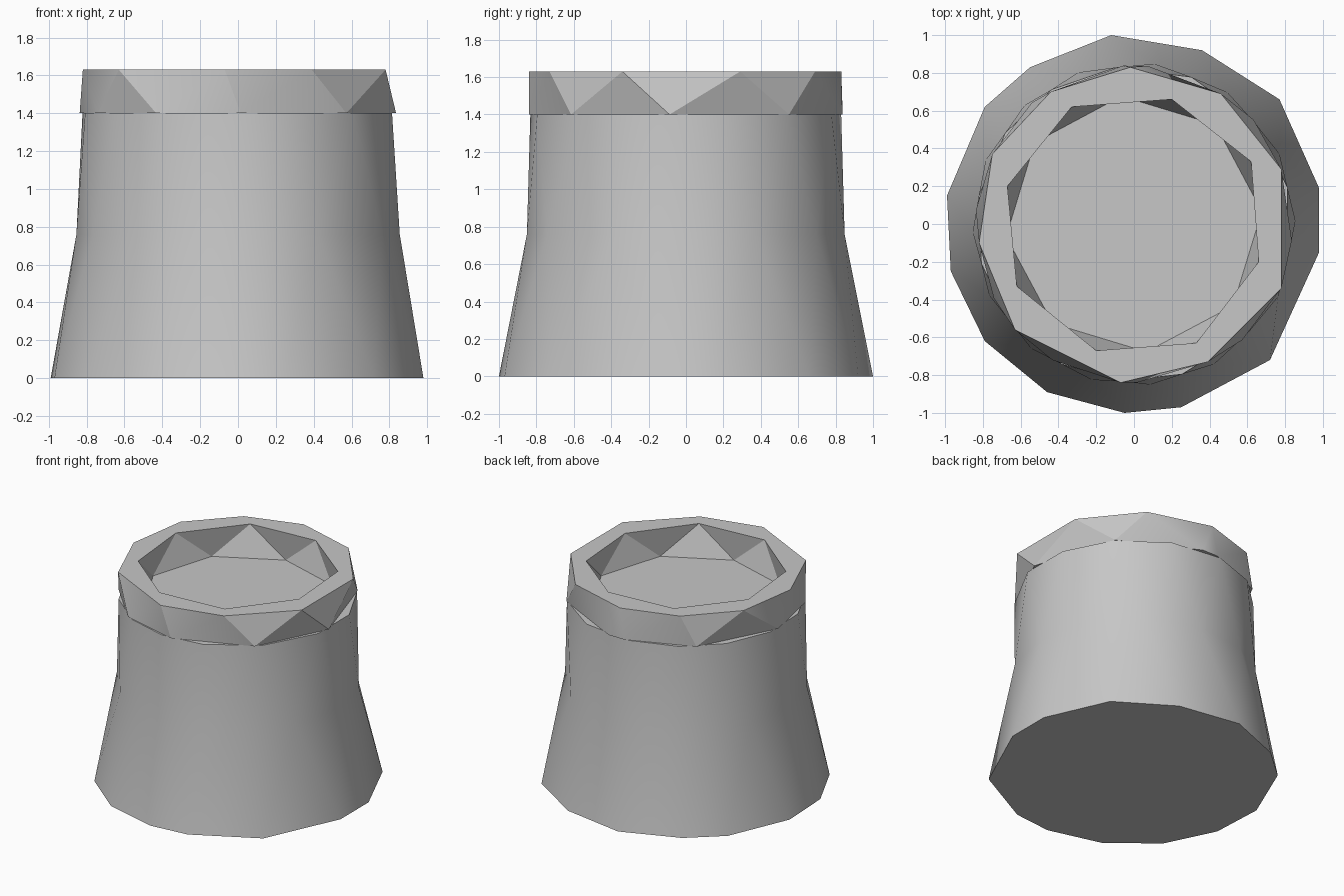
import bpy
import bmesh
import math
from mathutils import Vector

BODY_TOP = 1.4
RIM_TOP = 1.63

default_cube = bpy.data.objects.get("Cube")
if default_cube:
    bpy.data.objects.remove(default_cube, do_unlink=True)

# Single stone grey material
grey = bpy.data.materials.new("stone_grey")
grey.use_nodes = True
colour = (0.57, 0.57, 0.57, 1.0)
grey.diffuse_color = colour
grey.node_tree.nodes["Principled BSDF"].inputs["Base Color"].default_value = colour


def half_step(outline, radius):
    """Outline with corners halfway between the given corners, at one radius."""
    result = []
    for index, point in enumerate(outline):
        following = outline[(index + 1) % len(outline)]
        middle = Vector(point).normalized() + Vector(following).normalized()
        result.append(tuple(middle.normalized() * radius))
    return result


def on_circle(angles, radius):
    """Outline with corners at the given angles in degrees."""
    return [(radius * math.cos(math.radians(a)), radius * math.sin(math.radians(a)))
            for a in angles]


def add_ring(bm, outline, height):
    return [bm.verts.new((x, y, height)) for x, y in outline]


def zigzag(bm, first, second):
    """Triangle band; corner i of second sits between corners i and i + 1 of first."""
    count = len(first)
    for i in range(count):
        j = (i + 1) % count
        bm.faces.new((first[i], first[j], second[i]))
        bm.faces.new((first[j], second[j], second[i]))


def loop_edges(bm, ring):
    return [bm.edges.get((ring[i - 1], ring[i])) for i in range(len(ring))]


def finish(bm, name, smooth_angle):
    bmesh.ops.recalc_face_normals(bm, faces=bm.faces)
    mesh = bpy.data.meshes.new(name)
    bm.to_mesh(mesh)
    bm.free()
    mesh.materials.append(grey)
    part = bpy.data.objects.new(name, mesh)
    bpy.context.collection.objects.link(part)
    bpy.ops.object.select_all(action="DESELECT")
    part.select_set(True)
    bpy.context.view_layer.objects.active = part
    bpy.ops.object.shade_smooth_by_angle(angle=math.radians(smooth_angle))


# Flared body with an uneven foot, closed top and bottom
foot_outline = [(0.98, -0.15), (0.98, 0.19), (0.77, 0.66), (0.36, 0.92),
                (-0.12, 1.0), (-0.55, 0.83), (-0.79, 0.62), (-0.99, 0.15),
                (-0.97, -0.25), (-0.79, -0.62), (-0.46, -0.89), (-0.05, -1.0),
                (0.25, -0.97), (0.72, -0.72)]
waist_outline = half_step(foot_outline, 0.855)
neck_outline = half_step(waist_outline, 0.835)

bm = bmesh.new()
foot = add_ring(bm, foot_outline, 0)
waist = add_ring(bm, waist_outline, 0.76)
neck = add_ring(bm, neck_outline, BODY_TOP)
zigzag(bm, foot, waist)
zigzag(bm, waist, neck)
bm.faces.new(foot)
bm.faces.new(neck)
finish(bm, "body", 40)

# Faceted rim standing on the body, leaving a shallow recess
rim_outline = [(0.78, -0.34), (0.78, 0.29), (0.46, 0.69), (-0.02, 0.83),
               (-0.44, 0.7), (-0.75, 0.37), (-0.82, -0.1), (-0.63, -0.56),
               (-0.07, -0.84), (0.39, -0.73)]
rim_low_angles = [-6, 41, 85, 94, 130, 175, 208, 239, 271, 313]
opening_outline = [(0.66, -0.2), (0.62, 0.33), (0.2, 0.66), (-0.33, 0.62),
                   (-0.67, 0.2), (-0.62, -0.33), (-0.2, -0.67), (0.33, -0.63)]

bm = bmesh.new()
outer_top = add_ring(bm, rim_outline, RIM_TOP)
outer_low = add_ring(bm, on_circle(rim_low_angles, 0.84), BODY_TOP)
inner_top = add_ring(bm, opening_outline, RIM_TOP)
inner_low = add_ring(bm, half_step(opening_outline, 0.68), BODY_TOP)
zigzag(bm, outer_top, outer_low)
zigzag(bm, inner_top, inner_low)

# Flat ring faces on the top and underside of the rim
for outer, inner in ((outer_top, inner_top), (outer_low, inner_low)):
    edges = loop_edges(bm, outer) + loop_edges(bm, inner)
    bmesh.ops.triangle_fill(bm, edges=edges, use_beauty=True)
finish(bm, "rim", 27)
